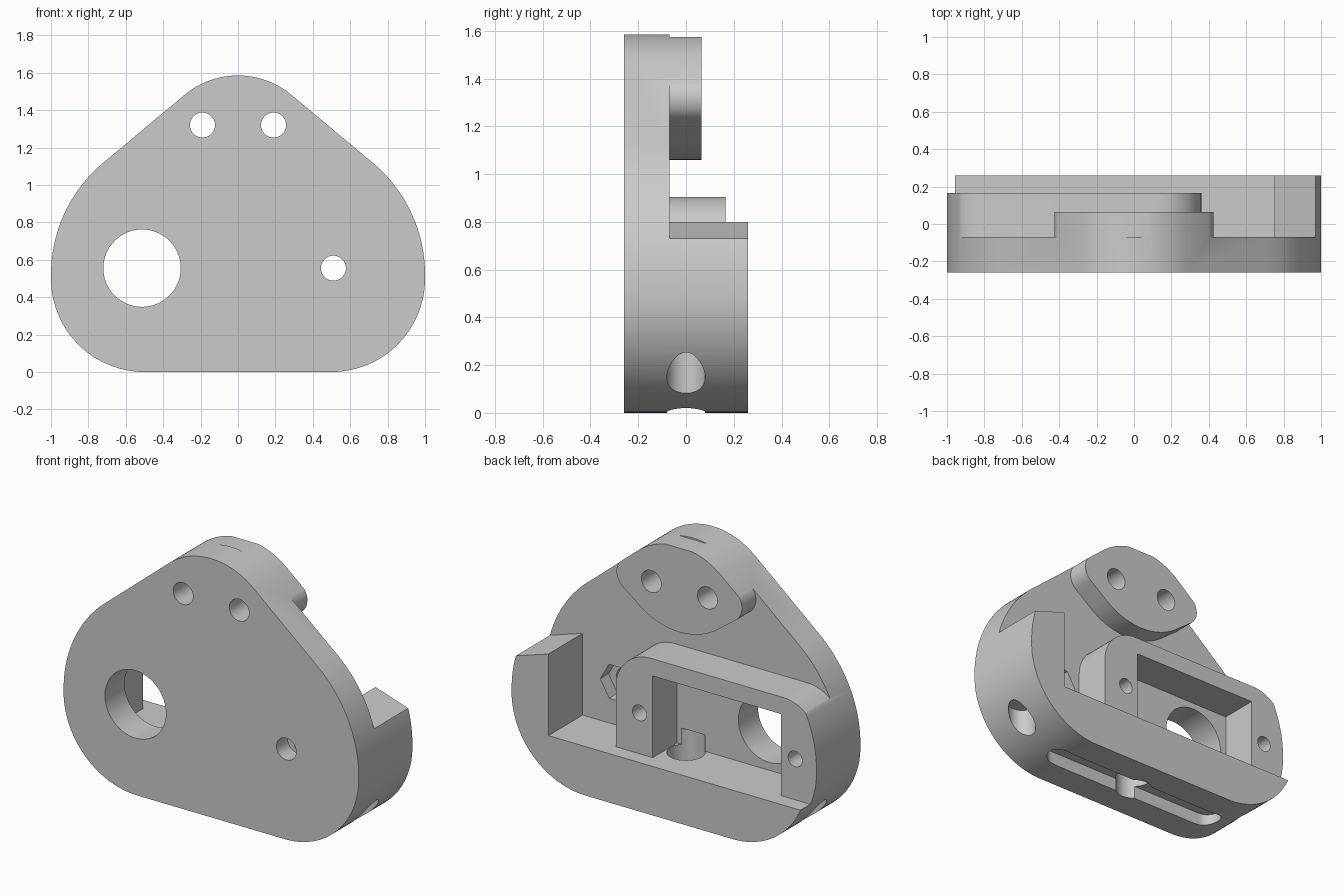
import bpy, bmesh
from math import sin, cos, radians

cube = bpy.data.objects.get("Cube")
if cube:
    bpy.data.objects.remove(cube, do_unlink=True)

grey = bpy.data.materials.new("plain_grey")
grey.use_nodes = True
colour = (0.6, 0.6, 0.6, 1)
grey.diffuse_color = colour
grey.node_tree.nodes["Principled BSDF"].inputs["Base Color"].default_value = colour


def arc(cx, cz, r, a0=0, a1=360, n=24):
    """Points along an arc; a full circle leaves out its repeated end."""
    count = n if a1 - a0 == 360 else n + 1
    angles = [radians(a0 + (a1 - a0) * i / n) for i in range(count)]
    return [(cx + r * cos(a), cz + r * sin(a)) for a in angles]


def mirrored(half):
    return half + [(-x, z) for x, z in reversed(half) if abs(x) > 1e-5]


def prism(name, pts, lo, hi, axis="y"):
    """Extrude a flat outline along y (outline in xz) or z (outline in xy)."""
    place = (lambda a, b, d: (a, d, b)) if axis == "y" else (lambda a, b, d: (a, b, d))
    bm = bmesh.new()
    face = bm.faces.new([bm.verts.new(place(a, b, lo)) for a, b in pts])
    top = bmesh.ops.extrude_face_region(bm, geom=[face])["geom"]
    shift = place(0, 0, hi - lo)
    bmesh.ops.translate(bm, vec=shift, verts=[v for v in top if isinstance(v, bmesh.types.BMVert)])
    bmesh.ops.recalc_face_normals(bm, faces=bm.faces)
    mesh = bpy.data.meshes.new(name)
    bm.to_mesh(mesh)
    bm.free()
    mesh.materials.append(grey)
    obj = bpy.data.objects.new(name, mesh)
    bpy.context.collection.objects.link(obj)
    return obj


def cut(target, tool):
    """Subtract a tool from a target, then discard the tool."""
    mod = target.modifiers.new("cut", "BOOLEAN")
    mod.operation, mod.solver, mod.object = "DIFFERENCE", "EXACT", tool
    bpy.context.view_layer.objects.active = target
    bpy.ops.object.modifier_apply(modifier=mod.name)
    bpy.data.objects.remove(tool, do_unlink=True)


def box(x0, x1, z0, z1):
    return [(x0, z0), (x1, z0), (x1, z1), (x0, z1)]


FRONT, PLATE, BACK = -0.26, -0.07, 0.26
FLANK = 51      # direction faced by the sloping shoulders, in degrees
FLOOR = 0.3

# Full-depth body with the rounded triangular outline
outline = mirrored(arc(0.5, 0.5, 0.5, -90, 0) + arc(0.22, 0.52, 0.78, 0, FLANK)
                   + arc(0, 1.14, 0.445, FLANK, 90, 16))
body = prism("mount_body", outline, FRONT, BACK)

# Motor holder: rounded frame with a rectangular window and screw holes
holder = prism("motor_holder",
               [(-1.01, 0.1), (0.36, 0.1)] + arc(0.125, 0.67, 0.235, 0, 90, 16)
               + arc(-0.775, 0.67, 0.235, 90, 180, 16), -0.2, 0.165)
cut(holder, prism("window", box(-0.76, 0.11, 0, 0.8), -0.3, 0.4))

# Raised pad behind the two upper holes, flattened at the top
pad_half = (arc(0, 1.505, 0.445, -90, -FLANK, 16) + arc(0.32, 1.32, 0.105, -FLANK, FLANK, 16)
            + arc(0, 1.145, 0.45, FLANK, 78, 16))
pad = prism("upper_pad", mirrored([(x, min(z, 1.575)) for x, z in pad_half if z < 1.576]),
            -0.2, 0.065)

# Rear clearance above the floor and side wall, sparing holder and pad
clearance = prism("rear_clearance",
                  [(-1.5, FLOOR), (0.75, FLOOR), (0.75, 0.8), (0.97, 0.73),
                   (1.5, 0.56), (1.5, 2), (-1.5, 2)], PLATE, 0.5)
cut(clearance, holder)
cut(clearance, pad)
cut(body, clearance)

# Holes from front to back: two upper, shaft, bolt with hexagonal nut pocket
for x in (-0.19, 0.19):
    cut(body, prism("upper_hole", arc(x, 1.32, 0.067, n=32), -0.5, 0.5))
cut(body, prism("shaft_hole", arc(-0.513, 0.555, 0.207, n=64), -0.5, PLATE + 0.02))
cut(body, prism("bolt_hole", arc(0.51, 0.555, 0.067, n=32), -0.5, 0))
cut(body, prism("nut_pocket", arc(0.51, 0.555, 0.12, n=6), -0.15, 0))
for x in (-0.855, 0.2):
    cut(body, prism("screw_hole", arc(x, 0.55, 0.048, n=24), -0.03, 0.2))

# Underside: long slot, centre hole and two corner screw recesses
slot = arc(0.56, 0, 0.08, -90, 90) + arc(-0.56, 0, 0.08, 90, 270)
cut(body, prism("slot", slot, -0.1, 0.08, "z"))
cut(body, prism("centre_hole", arc(0, 0, 0.107, n=40), -0.1, 0.4, "z"))
for x in (-0.855, 0.855):
    cut(body, prism("corner_recess", arc(x, 0, 0.08, n=32), -0.1, 0.26, "z"))

# Smooth curved walls, crisp edges
bpy.ops.object.select_all(action="DESELECT")
body.select_set(True)
bpy.context.view_layer.objects.active = body
bpy.ops.object.shade_smooth_by_angle(angle=radians(25))
